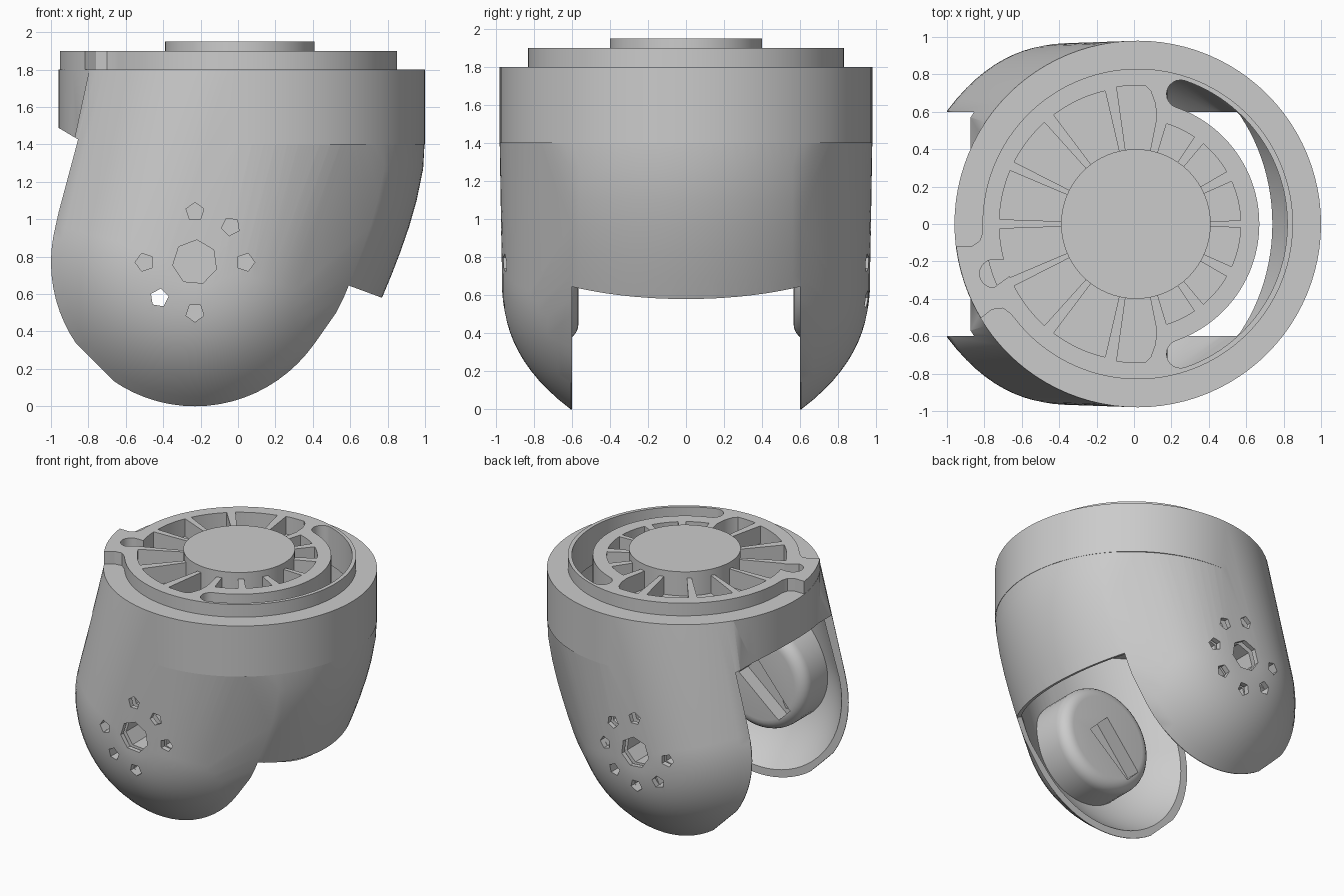
import bpy, bmesh, math
from math import cos, sin, radians

if "Cube" in bpy.data.objects:
    bpy.data.objects.remove(bpy.data.objects["Cube"], do_unlink=True)

grey = bpy.data.materials.new("plain grey")
grey.use_nodes = True
colour = (0.6, 0.6, 0.6, 1)
grey.diffuse_color = colour
grey.node_tree.nodes["Principled BSDF"].inputs["Base Color"].default_value = colour

CX = 0.02                 # housing axis
PX, PZ = -0.23, 0.77      # fork pivot


def make(name, bm):
    bmesh.ops.recalc_face_normals(bm, faces=bm.faces)
    mesh = bpy.data.meshes.new(name)
    bm.to_mesh(mesh)
    bm.free()
    mesh.materials.append(grey)
    obj = bpy.data.objects.new(name, mesh)
    bpy.context.collection.objects.link(obj)
    return obj


def activate(obj):
    bpy.ops.object.select_all(action='DESELECT')
    obj.select_set(True)
    bpy.context.view_layer.objects.active = obj


def prism(name, pts, lo, hi, axis='Z'):
    """Extrude a flat outline along z (x, y points) or y (x, z points)."""
    bm = bmesh.new()
    place = (lambda p, h: (p[0], p[1], h)) if axis == 'Z' else (lambda p, h: (p[0], h, p[1]))
    ends = [[bm.verts.new(place(p, h)) for p in pts] for h in (lo, hi)]
    bm.faces.new(ends[0])
    bm.faces.new(ends[1])
    n = len(pts)
    for i in range(n):
        j = (i + 1) % n
        bm.faces.new((ends[0][i], ends[0][j], ends[1][j], ends[1][i]))
    return make(name, bm)


def side_prism(name, pts, side, near, far):
    """Prism along y on one side of the model."""
    lo, hi = sorted((side * near, side * far))
    return prism(name, pts, lo, hi, 'Y')


def arc(cx, cy, r, a0, a1, n):
    return [(cx + r * cos(radians(a0 + (a1 - a0) * i / n)),
             cy + r * sin(radians(a0 + (a1 - a0) * i / n))) for i in range(n + 1)]


def ring(cx, cy, r, n, turn=0):
    return arc(cx, cy, r, turn, turn + 360, n)[:-1]


def combine(obj, *others, operation='DIFFERENCE'):
    for other in others:
        activate(obj)
        m = obj.modifiers.new("combine", 'BOOLEAN')
        m.operation, m.solver, m.object = operation, 'EXACT', other
        bpy.ops.object.modifier_apply(modifier=m.name)
        bpy.data.objects.remove(other, do_unlink=True)


def fork_hull(name, t, top):
    """Hull of the round top, the leaning back wall and both ear domes, inset by t."""
    pts = [(x, y, z) for z in (1.45, top) for x, y in ring(CX, 0, 0.98 - t, 96)
           if x > 0 or abs(y) > 0.5]
    for z, cx in ((1.27, 0.01), (1.1, -0.025), (0.96, -0.065), (0.83, -0.11),
                  (0.7, -0.16), (0.58, -0.21), (0.5, -0.25)):
        pts += [(x, y, z) for x, y in arc(cx, 0, 0.98 - t, -38, 38, 24)]
    for i in range(3, 16):
        f = i / 15
        y = 0.97 - 0.365 * f ** 2.8 - t
        for x, z in ring(PX, PZ, 0.77 * f - t, 72):
            pts += [(x, y, z), (x, -y, z)]
    bm = bmesh.new()
    for p in pts:
        bm.verts.new(p)
    bmesh.ops.convex_hull(bm, input=bm.verts)
    loose = [v for v in bm.verts if not v.link_faces]
    bmesh.ops.delete(bm, geom=loose, context='VERTS')
    return make(name, bm)


def bolt_holes(side, turns, near, far):
    """Cutters around the pivot, running along y on one side."""
    return [side_prism("bolt_cutter", ring(PX + 0.27 * cos(radians(d)), PZ + 0.27 * sin(radians(d)),
                                           0.05, 5, d), side, near, far) for d in turns]


# Housing shell with the open fork
housing = fork_hull("housing", 0, 1.8)
combine(housing, prism("collar", ring(CX, 0, 0.98, 96), 1.4, 1.8), operation='UNION')
combine(housing, fork_hull("cavity", 0.035, 1.62),
        prism("top_bore", ring(CX, 0, 0.82, 96), 1.5, 2))
slot = [(-1.4, 1.75), (-0.81, 1.4), (0.58, 0.65), (1.3, 0.385), (1.3, -0.5), (-1.4, -0.5)]
combine(housing, prism("fork_slot", slot, -0.6, 0.6, 'Y'))

# Flat chord on the lower ear edge
u = (cos(radians(225)), sin(radians(225)))


def slanted(pairs):
    """Points along and across the slanted direction from the pivot."""
    return [(PX + u[0] * a - u[1] * b, PZ + u[1] * a + u[0] * b) for a, b in pairs]


flat = slanted(((0.756, -0.4), (0.756, 0.4), (1.1, 0.4), (1.1, -0.4)))
combine(housing, prism("chord_cutter", flat, -1.2, 1.2, 'Y'))

# Pivot bosses inside the ears, with a bore, a slanted groove and bolt holes
groove = slanted(((-0.12, -0.11), (-0.12, 0.11), (0.33, 0.07), (0.33, -0.07)))
bore = ring(PX, PZ, 0.12, 7, 85)
for side, label, skip in ((-1, "front", (135, 315)), (1, "back", (135,))):
    turns = [a for a in range(0, 360, 45) if a not in skip]
    boss = side_prism(label + "_boss", ring(PX, PZ, 0.41, 48), side, 0.565, 0.9)
    bm = bmesh.new()
    bm.from_mesh(boss.data)
    rim = [e for e in bm.edges if all(abs(abs(w.co.y) - 0.565) < 1e-4 for w in e.verts)]
    bmesh.ops.bevel(bm, geom=rim, offset=0.09, segments=6, profile=0.5, affect='EDGES')
    bm.to_mesh(boss.data)
    bm.free()
    combine(boss, side_prism("groove_cutter", groove, side, 0.5, 0.68),
            side_prism("bore_cutter", bore, side, 0.71, 1.1),
            *bolt_holes(side, [t for t in turns if t != 225], 0.8, 1.1),
            *bolt_holes(side, [225], 0.4, 1.1))
    combine(housing, side_prism("bore_cutter", bore, side, 0.8, 1.1),
            *bolt_holes(side, turns, 0.7, 1.1))

# Cap plate with a locating tab reaching the housing edge
outline = (arc(CX, 0, 0.83, 217, 543, 110) + [(-0.825, -0.09), (-0.87, -0.12)]
           + arc(CX, 0, 0.978, 187, 211, 10)
           + [(-0.76, -0.457), (-0.7, -0.45), (-0.66, -0.48)])
cap = prism("cap_plate", outline, 1.6, 1.9)


# Spoked pockets, mirrored front to back
def wedge(a0, a1, r):
    return prism("pocket_cutter", arc(0.01, 0, r, a0, a1, 10) + arc(0.01, 0, 0.38, a1, a0, 8),
                 1.76, 2)


for a0, a1, r in ((2, 24, 0.56), (30, 50, 0.56), (56, 73, 0.56),
                  (103, 127, 0.73), (132, 153, 0.73), (157, 178, 0.73)):
    combine(cap, wedge(a0, a1, r), wedge(-a1, -a0, r))
clipped = (arc(0.01, 0, 0.74, 86, 98, 6) + arc(0.01, 0, 0.38, 98, 79, 8)
           + [(0.12, 0.56), (0.115, 0.64), (0.09, 0.71)])
for s in (-1, 1):
    combine(cap, prism("pocket_cutter", [(x, s * y) for x, y in clipped], 1.76, 2))
tab_pocket = arc(-0.75, -0.265, 0.075, 90, 270, 12) + [(-0.64, -0.26), (-0.64, -0.19)]
combine(cap, prism("tab_pocket", tab_pocket, 1.765, 2))

# Curved cable opening through the cap
opening = (arc(0.01, 0, 0.81, -71, 71, 48) + arc(0.249, 0.695, 0.075, 71, 251, 10)[1:-1]
           + arc(0.01, 0, 0.66, 71, -71, 48) + arc(0.249, -0.695, 0.075, 109, 289, 10)[1:-1])
combine(cap, prism("opening_cutter", opening, 1.4, 2.1))

# Central hub
prism("centre_hub", ring(0.01, 0, 0.4, 64), 1.7, 1.95)

for obj in list(bpy.context.collection.objects):
    if obj.type == 'MESH' and grey.name in obj.data.materials:
        activate(obj)
        bpy.ops.object.shade_smooth_by_angle(angle=radians(30))
